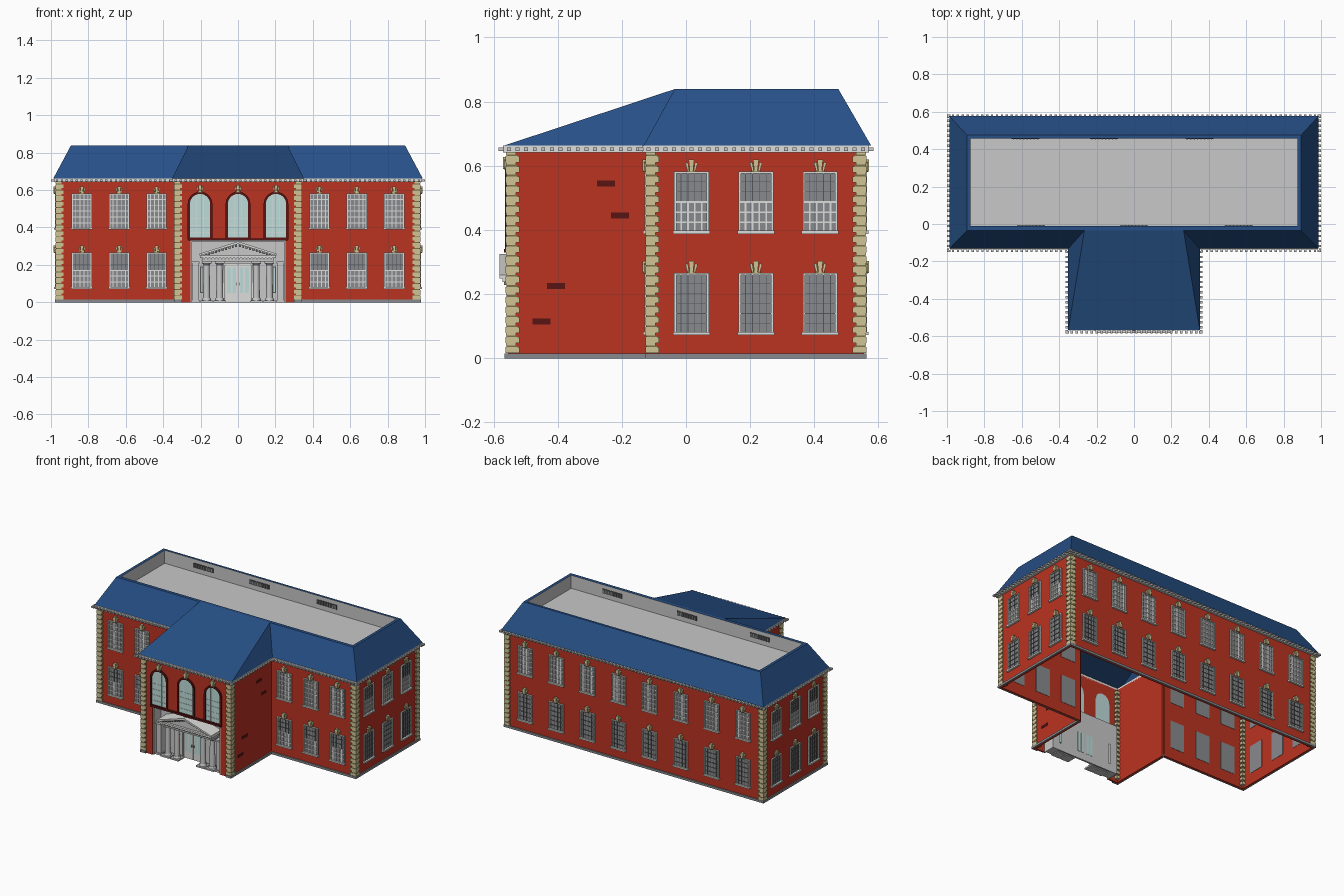
import bpy, bmesh, math
from mathutils import Matrix, Vector

if "Cube" in bpy.data.objects:
    bpy.data.objects.remove(bpy.data.objects["Cube"])

COLOURS = {
    "brick_red": (.5, .033, .016), "maroon": (.1, .007, .007), "slate_blue": (.02, .08, .24),
    "stone_grey": (.58, .58, .58), "white_trim": (.73, .73, .71), "pane_grey": (.25, .255, .27),
    "dark_grey": (.09, .09, .09), "pale_glass": (.51, .72, .7), "sandstone": (.63, .56, .3),
    "olive_joint": (.19, .16, .07)}
MATS = {}
for cname, rgb in COLOURS.items():
    m = bpy.data.materials.new(cname)
    m.use_nodes = True
    m.diffuse_color = (*rgb, 1)
    m.node_tree.nodes["Principled BSDF"].inputs["Base Color"].default_value = (*rgb, 1)
    MATS[cname] = m


class Part:
    """Collects solids in one mesh; the first colour is the default."""

    def __init__(self, name, *colours):
        self.name, self.colours, self.bm = name, colours, bmesh.new()

    def face(self, pts, c=0, M=Matrix()):
        f = self.bm.faces.new([self.bm.verts.new(M @ Vector(p)) for p in pts])
        f.material_index = c

    def prism(self, pts, y0, y1, c=0, M=Matrix()):
        a, b = ([self.bm.verts.new(M @ Vector((x, y, z))) for x, z in pts] for y in (y0, y1))
        n = len(pts)
        rings = [a, b[::-1]] + [[a[i], b[i], b[(i + 1) % n], a[(i + 1) % n]] for i in range(n)]
        for r in rings:
            self.bm.faces.new(r).material_index = c

    def box(self, x0, x1, y0, y1, z0, z1, c=0, M=Matrix()):
        self.prism([(x0, z0), (x1, z0), (x1, z1), (x0, z1)], y0, y1, c, M)

    def cyl(self, x, y, z0, z1, r0, r1):
        bmesh.ops.create_cone(self.bm, cap_ends=True, segments=16, radius1=r0, radius2=r1,
                              depth=z1 - z0, matrix=Matrix.Translation((x, y, (z0 + z1) / 2)))

    def done(self, fix=True, smooth=False):
        if fix:
            bmesh.ops.recalc_face_normals(self.bm, faces=self.bm.faces)
        me = bpy.data.meshes.new(self.name)
        self.bm.to_mesh(me)
        self.bm.free()
        for c in self.colours:
            me.materials.append(MATS[c])
        ob = bpy.data.objects.new(self.name, me)
        bpy.context.collection.objects.link(ob)
        if smooth:
            bpy.ops.object.select_all(action='DESELECT')
            ob.select_set(True)
            bpy.context.view_layer.objects.active = ob
            bpy.ops.object.shade_smooth_by_angle()


def wall_frame(turn, x, y):
    # Local x runs along the wall, local -y points outward
    return Matrix.Translation((x, y, 0)) @ Matrix.Rotation(math.radians(turn), 4, 'Z')


# Plan: long main block with a central front wing
WX, MX, FY, MY, BY = .335, .97, -.555, -.12, .555
TOP, RECESS_X, RECESS_Y, RECESS_Z = .65, .255, -.475, .335
FRONT, BACK, WING = wall_frame(0, 0, MY), wall_frame(180, 0, BY), wall_frame(0, 0, FY)
RIGHT, LEFT = wall_frame(90, MX, 0), wall_frame(-90, -MX, 0)
WING_R, WING_L = wall_frame(90, WX, 0), wall_frame(-90, -WX, 0)
RUNS = [(FRONT, -MX, -WX), (FRONT, WX, MX), (BACK, -MX, MX), (RIGHT, MY, BY), (LEFT, -BY, -MY),
        (WING_R, FY, MY), (WING_L, -MY, -FY), (WING, -WX, WX)]

walls = Part("brick_walls", "brick_red", "maroon")
plinth = Part("plinth", "pane_grey")
cornice = Part("dentil_cornice", "white_trim", "stone_grey")
for M, a, b in RUNS:
    if M is WING:
        walls.box(a, b, 0, .012, RECESS_Z, TOP, 0, M)
        for s in (-1, 1):
            p, q = sorted((s * RECESS_X, s * WX))
            walls.box(p, q, 0, .012, 0, RECESS_Z, 0, M)
            p, q = sorted((s * .3, s * (WX + .008)))
            plinth.box(p, q, -.01, 0, 0, .015, 0, M)
    else:
        walls.box(a, b, 0, .012, 0, TOP, 0, M)
        plinth.box(a - .008, b + .008, -.008, .001, 0, .015, 0, M)
    cornice.box(a - .014, b + .014, -.015, .012, .642, .663, 0, M)
    n = round((b - a + .06) / .026)
    for i in range(n):
        u = a - .03 + (b - a + .048) * i / (n - 1)
        cornice.box(u, u + .012, -.03, -.012, .646, .657, 1, M)
# Dark vents in the wing sides
for M, s in ((WING_R, 1), (WING_L, -1)):
    for y, z in ((-.25, .545), (-.205, .445), (-.405, .225), (-.45, .115)):
        walls.box(s * y - .028, s * y + .028, -.003, .001, z - .009, z + .009, 1, M)
for p in (walls, plinth, cornice):
    p.done()

# Corner quoins, alternating long blocks and short joints
quoins = Part("corner_quoins", "sandstone", "olive_joint")
for cx, cy, sy in ((MX, MY, 1), (MX, BY, -1), (WX, FY, 1)):
    for s in (-1, 1):
        for i in range(20):
            z = .016 + .0313 * i
            for z0, z1, reach, out, c in ((z, z + .019, .036, .007, 0), (z + .019, z + .024, .03, .004, 1),
                                          (z + .024, z + .0313, .025, .006, 0)):
                x0, x1 = sorted((s * (cx + out), s * (cx - reach)))
                y0, y1 = sorted((cy - sy * out, cy + sy * reach))
                quoins.box(x0, x1, y0, y1, z0, z1, c)
quoins.done()

# Sash windows and fan keystones
sashes = Part("sash_windows", "white_trim", "pane_grey", "dark_grey")
keys = Part("keystones", "sandstone", "olive_joint")


def keystone(M, u, z):
    keys.prism([(u - .005, z), (u + .005, z), (u + .009, z + .037), (u - .009, z + .037)], -.016, .001, 0, M)
    for s in (-1, 1):
        pts = [(u + s * .006, z), (u + s * .012, z), (u + s * .02, z + .027), (u + s * .011, z + .03)]
        keys.prism(pts[::s], -.011, .001, 0, M)
    keys.box(u - .014, u + .014, -.013, .001, z - .002, z + .004, 1, M)


def sash(M, u, z0, grid):
    w, h = .054, .19
    z1 = z0 + h
    sashes.box(u - w, u + w, -.002, .014, z0, z1, 1, M)
    for s in (-1, 1):
        p, q = sorted((u + s * w, u + s * (w - .007)))
        sashes.box(p, q, -.009, .001, z0, z1, 0, M)
    sashes.box(u - w, u + w, -.009, .001, z1 - .006, z1, 0, M)
    sashes.box(u - w - .004, u + w + .004, -.014, .001, z0 - .004, z0 + .006, 0, M)
    split = z0 + h * grid
    bars = [(z0, split, .0025, 0)] * (grid > 0) + [(split, z1, .001, 2)] * (grid < 1)
    for a, b, t, c in bars:
        for i in range(1, 5):
            x = u - w + 2 * w * i / 5
            sashes.box(x - t, x + t, -.005, -.001, a, b, c, M)
        for i in range(1, 6):
            z = z0 + h * i / 6
            if a - .001 <= z <= b + .001:
                sashes.box(u - w, u + w, -.0055, -.001, z - t, z + t, c, M)
    keystone(M, u, z1)


LOW, HIGH = .076, .392
for M, spots, low_grid, high_grid in (
        (FRONT, [s * x for s in (-1, 1) for x in (.435, .635, .835)], .5, 1),
        (RIGHT, (.017, .218, .418), 0, .5), (LEFT, (-.017, -.218, -.418), 0, .5),
        (BACK, [-.82 + 1.64 * i / 7 for i in range(8)], 0, 1)):
    for u in spots:
        sash(M, u, LOW, low_grid)
        sash(M, u, HIGH, high_grid)
sashes.done()

# Arched windows above the entrance
arches = Part("arched_windows", "maroon", "pale_glass", "white_trim")


def arch(u, r, z0, spring):
    curve = [(u + r * math.cos(t), spring + r * math.sin(t)) for t in (math.pi * i / 14 for i in range(15))]
    return [(u - r, z0), (u + r, z0)] + curve


for u in (-.203, 0, .203):
    outer, inner = arch(u, .066, RECESS_Z, .525), arch(u, .054, RECESS_Z + .01, .525)
    arches.prism(inner, -.002, .014, 1, WING)
    for i in range(len(outer)):
        j = (i + 1) % len(outer)
        if (Vector(outer[i]) - Vector(outer[j])).length > .0001:
            arches.prism([outer[i], outer[j], inner[j], inner[i]], -.009, .001, 0, WING)
    for x in (-.018, .018):
        arches.box(u + x - .001, u + x + .001, -.004, -.001, RECESS_Z + .01, .574, 2, WING)
    for i in range(1, 5):
        z = RECESS_Z + .038 * i
        arches.box(u - .054, u + .054, -.004, -.001, z, z + .002, 2, WING)
    keystone(WING, u, .59)
keys.done()
arches.box(-.267, .267, -.012, .001, RECESS_Z - .006, RECESS_Z + .006, 0, WING)
arches.done()

# Recessed entrance: lining, double door and sidelights
entry = Part("entrance_recess", "stone_grey", "white_trim", "pale_glass", "sandstone", "dark_grey")
entry.box(-RECESS_X, RECESS_X, RECESS_Y, RECESS_Y + .01, 0, RECESS_Z)
entry.box(-RECESS_X, RECESS_X, FY + .003, RECESS_Y, RECESS_Z - .01, RECESS_Z - .001)
for s in (-1, 1):
    def side(a, b, y0, y1, z0, z1, c):
        p, q = sorted((s * a, s * b))
        entry.box(p, q, RECESS_Y + y0, RECESS_Y + y1, z0, z1, c)
    side(RECESS_X - .008, RECESS_X, FY - RECESS_Y + .003, 0, 0, RECESS_Z, 0)
    side(.002, .068, -.008, 0, .004, .2, 1)
    side(.012, .03, -.01, .012, .05, .185, 2)
    side(.038, .058, -.01, .012, .05, .185, 2)
    side(.005, .009, -.018, 0, .09, .105, 3)
    side(.07, .08, -.014, 0, 0, .21, 1)
    side(.187, .203, -.003, .011, .05, .19, 4)
    side(.191, .199, -.005, .012, .055, .185, 2)
entry.box(-.08, .08, RECESS_Y - .014, RECESS_Y, .2, .21, 1)
entry.done()

# Columns, wall pilasters and pediment
columns = Part("portico_columns", "stone_grey")
for s in (-1, 1):
    for x in (.098, .168):
        cx, cy = s * x, -.515
        columns.box(cx - .032, cx + .032, cy - .032, cy + .032, 0, .01)
        columns.cyl(cx, cy, .01, .024, .025, .021)
        columns.cyl(cx, cy, .024, .2, .019, .016)
        columns.cyl(cx, cy, .2, .208, .017, .023)
        columns.box(cx - .025, cx + .025, cy - .025, cy + .025, .208, .217)
    cx = s * .227
    columns.box(cx - .017, cx + .017, -.53, RECESS_Y, .012, .207)
    for z in (0, .207):
        columns.box(cx - .022, cx + .022, -.538, RECESS_Y, z, z + .012)
columns.done(smooth=True)

pediment = Part("pediment", "stone_grey", "white_trim", "pane_grey")
pediment.box(-.19, .19, -.56, RECESS_Y, .217, .238)
pediment.box(-.202, .202, -.572, RECESS_Y, .238, .249, 1)
pediment.prism([(-.185, .249), (.185, .249), (0, .312)], -.556, RECESS_Y, 0)
for s in (-1, 1):
    rake = [(s * .205, .249), (0, .312), (0, .325), (s * .205, .26)]
    pediment.prism(rake[::-s], -.582, RECESS_Y, 1)
    for i in range(10):
        x = s * (.01 + .018 * i)
        z = .307 - .3 * abs(x)
        pediment.box(x - .005, x + .005, -.568, -.556, z - .008, z + .004, 2)
for i in range(20):
    x = -.185 + .0188 * i
    pediment.box(x, x + .009, -.567, -.56, .229, .238, 2)
pediment.done()

# Hipped roof with a sunken flat deck
def ring(x, y0, y1, z):
    return [(-x, y0, z), (x, y0, z), (x, y1, z), (-x, y1, z)]


roof = Part("roof", "slate_blue", "stone_grey")
rings = [ring(.987, -.132, .577, .663), ring(.893, -.035, .475, .839),
         ring(.873, -.012, .458, .839), ring(.873, -.012, .458, .75)]
for k in range(3):
    for i in range(4):
        j = (i + 1) % 4
        roof.face([rings[k][i], rings[k][j], rings[k + 1][j], rings[k + 1][i]], k // 2)
roof.face(rings[3], 1)
# Wing roof sloping up to the main ridge
fl, fr = (-.352, -.567, .663), (.352, -.567, .663)
rl, rr = (-.265, -.035, .839), (.265, -.035, .839)
roof.face([fl, fr, rr, rl])
roof.face([fr, (.352, -.132, .663), rr])
roof.face([(-.352, -.132, .663), fl, rl])
roof.done(fix=False)

# Raised deck slab and slotted vents in the parapet
deck = Part("roof_deck", "stone_grey", "dark_grey", "pane_grey")
deck.box(-.85, .85, .015, .435, .749, .753)
for y, s, spots in ((.458, -1, (-.58, -.16, .35)), (-.012, 1, (-.55, 0, .56))):
    for x in spots:
        y0, y1 = sorted((y, y + s * .004))
        deck.box(x - .075, x + .075, y0, y1, .782, .812, 1)
        for i in range(8):
            u = x - .068 + .0185 * i
            y0, y1 = sorted((y, y + s * .007))
            deck.box(u, u + .006, y0, y1, .785, .809, 2)
deck.done()
